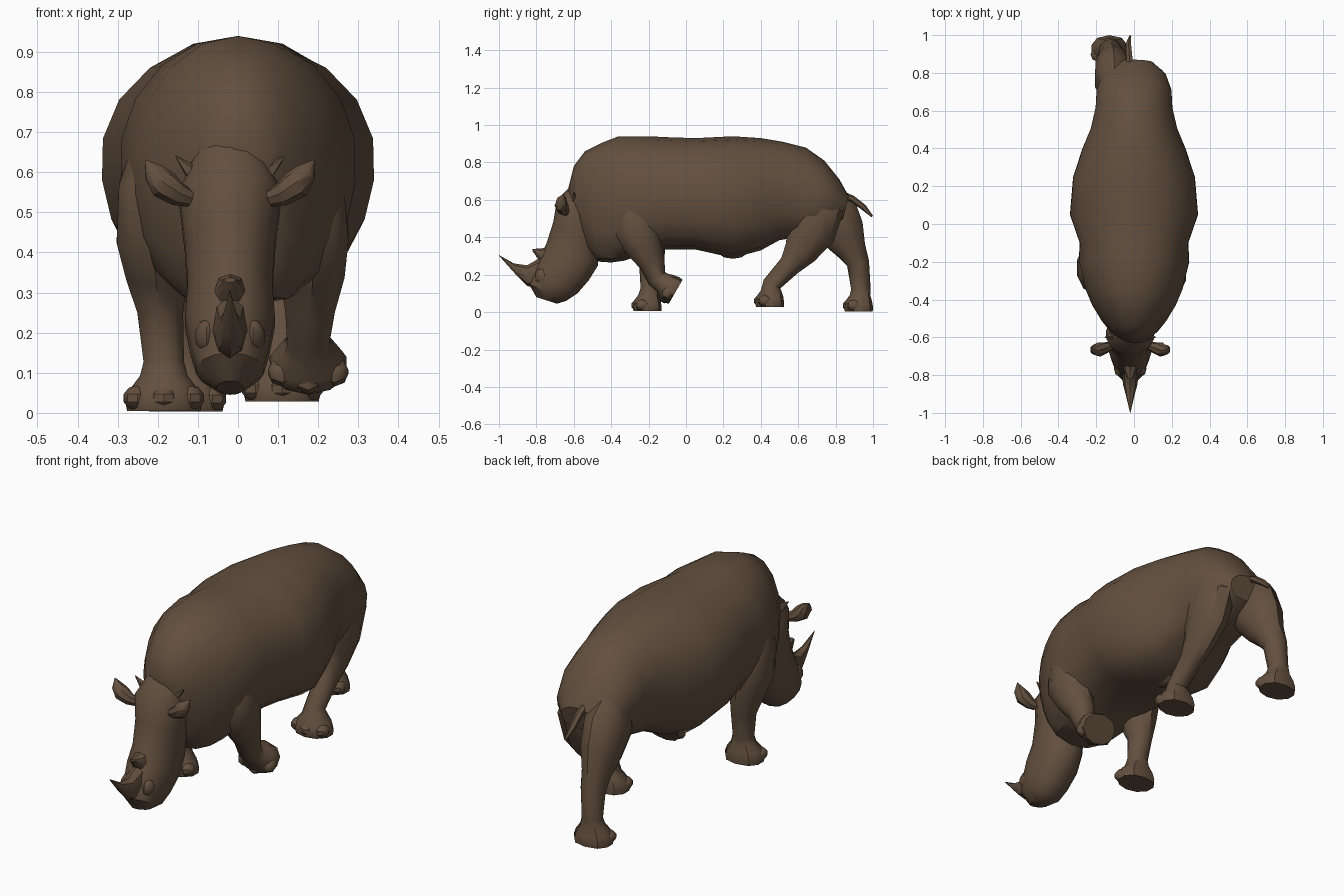
import bpy, bmesh, math
from mathutils import Matrix, Vector

if "Cube" in bpy.data.objects:
    bpy.data.objects.remove(bpy.data.objects["Cube"], do_unlink=True)

hide = bpy.data.materials.new("brown_hide")
hide.use_nodes = True
colour = (0.125, 0.08, 0.05, 1)
hide.diffuse_color = colour
hide.node_tree.nodes["Principled BSDF"].inputs["Base Color"].default_value = colour


def finish(name, bm):
    """Turn a bmesh into a brown object with smooth shading and crisp creases."""
    bmesh.ops.recalc_face_normals(bm, faces=bm.faces)
    mesh = bpy.data.meshes.new(name)
    bm.to_mesh(mesh)
    bm.free()
    obj = bpy.data.objects.new(name, mesh)
    bpy.context.collection.objects.link(obj)
    mesh.materials.append(hide)
    bpy.ops.object.select_all(action="DESELECT")
    obj.select_set(True)
    bpy.context.view_layer.objects.active = obj
    bpy.ops.object.shade_smooth_by_angle(angle=math.radians(38))


def skin(name, loops):
    """Close a chain of point loops into one solid."""
    bm = bmesh.new()
    rows = [[bm.verts.new(point) for point in loop] for loop in loops]
    for low, high in zip(rows, rows[1:]):
        for i in range(len(low)):
            j = (i + 1) % len(low)
            bm.faces.new((low[i], low[j], high[j], high[i]))
    bm.faces.new(rows[0])
    bm.faces.new(rows[-1])
    finish(name, bm)


def oval(front, back, width, sides, square=1.0):
    """Oval loop between two points, half width along x, fuller at the back."""
    points = []
    for i in range(sides):
        angle = math.tau * i / sides
        c, s = math.cos(angle), math.sin(angle)
        across = math.copysign(abs(s) ** (square if c < 0 else 1), s) * width
        points.append((front + back) / 2 + (front - back) / 2 * c + Vector((across, 0, 0)))
    return points


def loft(name, rows, x=0, sides=12, square=1.0):
    """Each row holds front y, front z, back y, back z and half width."""
    skin(name, [oval(Vector((x, fy, fz)), Vector((x, by, bz)), width, sides, square)
                for fy, fz, by, bz, width in rows])


def spike(name, points, radii, sides=8):
    """Round tapered tube along a path."""
    path = [Vector(p) for p in points]
    loops = []
    for k, radius in enumerate(radii):
        along = path[min(k + 1, len(path) - 1)] - path[max(k - 1, 0)]
        turn = along.to_track_quat("Z", "X")
        loops.append([path[k] + turn @ Vector((radius * math.cos(math.tau * i / sides),
                      radius * math.sin(math.tau * i / sides), 0)) for i in range(sides)])
    skin(name, loops)


def blob(name, centre, size, turn=Matrix()):
    bm = bmesh.new()
    bmesh.ops.create_uvsphere(bm, u_segments=8, v_segments=5, radius=1)
    bmesh.ops.scale(bm, vec=size, verts=bm.verts)
    bmesh.ops.transform(bm, matrix=Matrix.Translation(centre) @ turn, verts=bm.verts)
    finish(name, bm)


def leg(name, hip_x, foot_x, rows, pitch=0):
    """Limb along rows of y, z, half depth, half width, ending in a three-toed foot."""
    centres = [Vector((hip_x + (foot_x - hip_x) * k / (len(rows) - 1), row[0], row[1]))
               for k, row in enumerate(rows)]
    ankle = centres[-1]
    turn = Matrix.Rotation(math.radians(pitch), 4, "X")
    path = centres + [ankle + turn @ Vector((0, 0, -.08))]
    loops = []
    for k, row in enumerate(rows):
        along = path[k + 1] - path[max(k - 1, 0)]
        forward = Vector((0, along.z, -along.y)).normalized() * row[2]
        loops.append(oval(path[k] + forward, path[k] - forward, row[3], 10))

    # The foot continues the limb and turns at the ankle
    for front, back, drop, width in ((-.06, .05, -.035, .062), (-.085, .06, -.068, .088),
                                     (-.092, .065, -.1, .1), (-.085, .063, -.122, .095)):
        loops.append(oval(ankle + turn @ Vector((0, front, drop)),
                          ankle + turn @ Vector((0, back, drop)), width, 10, .8))
    skin(name + "_leg", loops)
    for side, word in ((-1, "right"), (0, "middle"), (1, "left")):
        offset = Vector((side * .066, -.06 + .022 * abs(side), -.09))
        blob(f"{name}_{word}_toe", ankle + turn @ offset, (.036, .038, .032), turn)


# Barrel body, from neck to rump
loft("body", [
    (-.63, .66, -.55, .42, .09), (-.60, .78, -.52, .33, .13),
    (-.54, .86, -.47, .27, .175), (-.45, .905, -.40, .265, .225),
    (-.36, .94, -.33, .275, .26), (-.2, .94, -.2, .32, .295),
    (-.1, .935, -.1, .335, .29), (.05, .93, .05, .335, .342),
    (.25, .94, .25, .29, .325), (.4, .93, .4, .33, .275),
    (.52, .91, .5, .385, .23), (.64, .88, .6, .40, .205),
    (.74, .81, .68, .42, .20), (.82, .71, .76, .45, .17),
    (.87, .62, .84, .50, .10)], sides=18, square=.55)
blob("belly_bump", (0, .25, .325), (.05, .08, .04))

# Long drooping head with two horns
head_x = -.02
loft("head", [
    (-.62, .67, -.50, .60, .09), (-.69, .60, -.48, .48, .13),
    (-.71, .48, -.47, .35, .115), (-.745, .37, -.47, .25, .108),
    (-.78, .29, -.52, .17, .115), (-.82, .21, -.58, .10, .10),
    (-.84, .15, -.64, .06, .085), (-.80, .08, -.69, .045, .035)],
    head_x, sides=14, square=.8)
loft("front_horn", [
    (-.78, .29, -.80, .13, .045), (-.85, .25, -.85, .14, .038),
    (-.92, .26, -.90, .19, .022), (-1, .305, -1, .302, .001)], head_x, sides=8)
loft("rear_horn", [
    (-.72, .36, -.76, .25, .045), (-.77, .34, -.78, .27, .034),
    (-.82, .338, -.82, .325, .015)], head_x, sides=8)

# Ears, neck folds and nostrils on both sides of the head
for side, word in ((1, "left"), (-1, "right")):
    def at(out, y, z):
        return (head_x + side * out, y, z)
    spike(word + "_ear", [at(.10, -.645, .535), at(.13, -.655, .545), at(.165, -.665, .57),
                          at(.19, -.665, .60), at(.21, -.655, .63)],
          (.022, .03, .038, .027, .002))
    spike(word + "_neck_fold", [at(.085, -.59, .59), at(.135, -.60, .64)], (.025, .002), 5)
    blob(word + "_nostril", at(.058, -.765, .19), (.03, .045, .045))

# Legs in mid-stride: left front lifted, right hind stretched back
leg("left_front", .20, .175, [
    (-.28, .64, .05, .03), (-.27, .54, .11, .075), (-.26, .44, .13, .09),
    (-.225, .35, .10, .085), (-.18, .26, .07, .065), (-.155, .18, .055, .055)], pitch=60)
leg("right_front", -.23, -.185, [
    (-.25, .68, .05, .03), (-.245, .57, .12, .08), (-.23, .43, .13, .095),
    (-.20, .34, .095, .08), (-.185, .25, .065, .06), (-.195, .127, .048, .053)])
leg("left_hind", .09, .11, [
    (.67, .70, .07, .05), (.69, .54, .155, .095), (.665, .42, .13, .085),
    (.61, .32, .09, .07), (.555, .25, .06, .055), (.46, .15, .05, .05)])
leg("right_hind", -.10, -.13, [
    (.70, .68, .07, .05), (.765, .54, .15, .105), (.84, .42, .12, .095),
    (.885, .33, .08, .07), (.92, .26, .06, .06), (.935, .125, .052, .05)])

# Tail flicked backwards
spike("tail", [(-.02, .83, .63), (-.025, .89, .605), (-.03, .95, .56), (-.02, .995, .512)],
      (.02, .018, .016, .006), 6)
